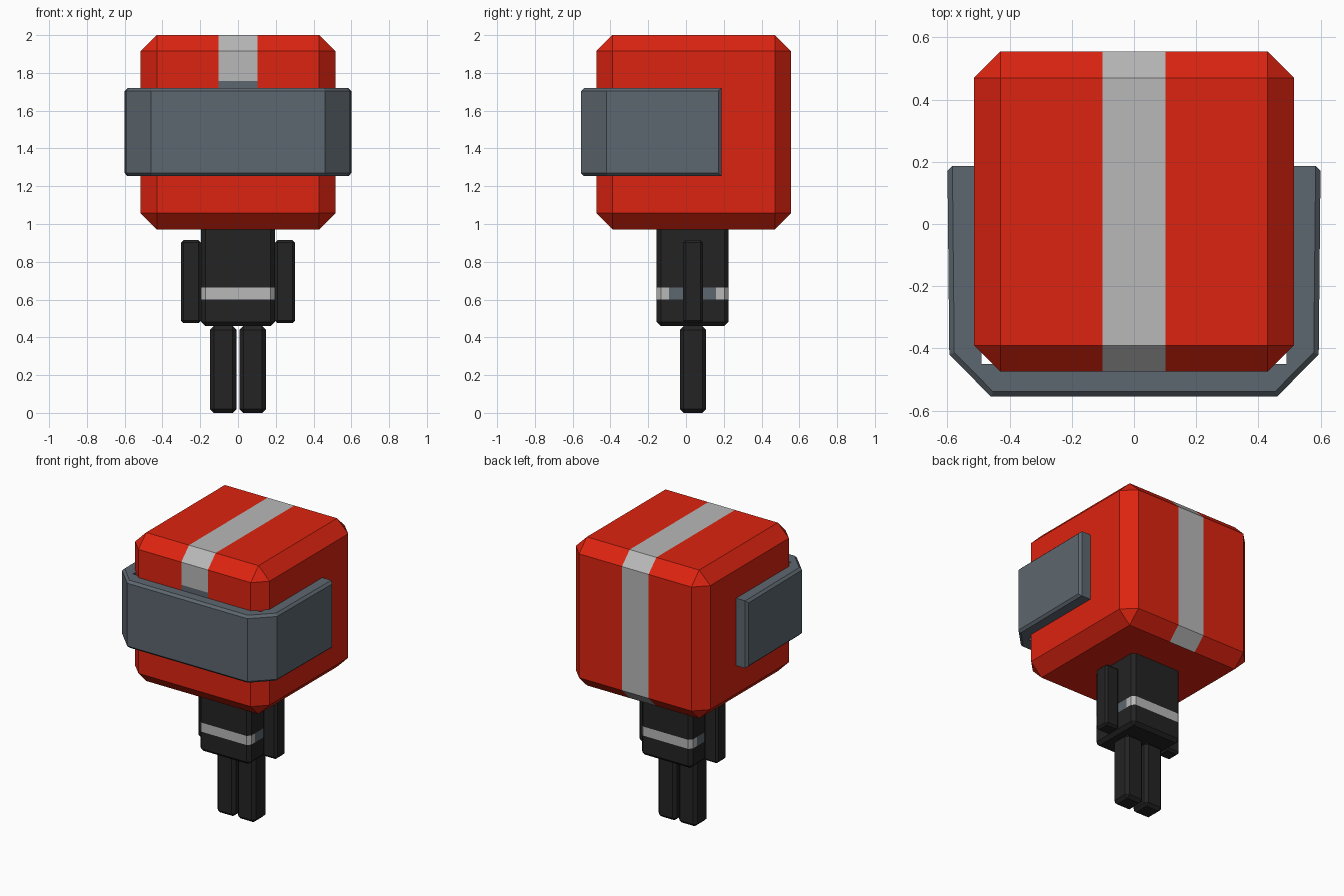
import bpy, bmesh
from mathutils import Vector

if "Cube" in bpy.data.objects:
    bpy.data.objects.remove(bpy.data.objects["Cube"])


def material(name, rgb):
    m = bpy.data.materials.new(name)
    m.diffuse_color = (*rgb, 1)
    m.use_nodes = True
    m.node_tree.nodes["Principled BSDF"].inputs["Base Color"].default_value = m.diffuse_color
    return m


RED = material("red", (0.72, 0.017, 0.005))
SLATE = material("slate grey", (0.11, 0.135, 0.16))
SILVER = material("light grey", (0.48, 0.48, 0.48))
BLACK = material("near black", (0.017, 0.017, 0.017))


def finish(bm, name, mats, rule=None):
    bmesh.ops.recalc_face_normals(bm, faces=bm.faces)
    bm.normal_update()
    if rule:
        for f in bm.faces:
            f.material_index = rule(f.calc_center_median(), f.normal)
    me = bpy.data.meshes.new(name)
    bm.to_mesh(me)
    bm.free()
    for m in mats:
        me.materials.append(m)
    ob = bpy.data.objects.new(name, me)
    bpy.context.collection.objects.link(ob)
    return ob


def chamfer(bm, edges, width):
    bmesh.ops.bevel(bm, geom=edges, offset=width, offset_type='OFFSET',
                    segments=1, profile=0.5, affect='EDGES')


def chamfer_box(lo, hi, width):
    lo, hi = Vector(lo), Vector(hi)
    bm = bmesh.new()
    bmesh.ops.create_cube(bm, size=1)
    for v in bm.verts:
        v.co = (lo + hi) / 2 + v.co * (hi - lo)
    chamfer(bm, bm.edges[:], width)
    return bm


def cut(bm, axis, *values):
    normal = Vector((0, 0, 0))
    normal[axis] = 1
    for v in values:
        bmesh.ops.bisect_plane(bm, geom=bm.verts[:] + bm.edges[:] + bm.faces[:],
                               plane_co=normal * v, plane_no=normal)


# Helmet with painted centre stripe
def helmet_paint(c, n):
    if abs(c.x) > 0.102 or n.z < -0.9:
        return 0
    if n.y < -0.5 and c.z < 1.76:
        return 2 if c.z > 1.35 else 0
    return 1


bm = chamfer_box((-0.515, -0.475, 0.972), (0.515, 0.555, 2.0), 0.085)
cut(bm, 0, -0.102, 0.102)
cut(bm, 2, 1.35, 1.758)
finish(bm, "helmet", [RED, SILVER, SLATE], helmet_paint)

# Visor band wrapping the front and sides
half = [(0.46, -0.555), (0.594, -0.42), (0.6, 0.187), (0.49, 0.187), (0.49, -0.45)]
outline = half + [(-x, y) for x, y in reversed(half)]
bm = bmesh.new()
face = bm.faces.new([bm.verts.new((x, y, 1.253)) for x, y in outline])
ext = bmesh.ops.extrude_face_region(bm, geom=[face])
bmesh.ops.translate(bm, vec=(0, 0, 0.467),
                    verts=[g for g in ext["geom"] if isinstance(g, bmesh.types.BMVert)])
bmesh.ops.recalc_face_normals(bm, faces=bm.faces)


def outer(v):
    return abs(v.co.x) > 0.55 or v.co.y < -0.5


rim = [e for e in bm.edges if all(outer(v) for v in e.verts)
       and (abs(e.verts[0].co.z - e.verts[1].co.z) < 0.01 or e.verts[0].co.y > 0.1)]
chamfer(bm, rim, 0.016)
finish(bm, "visor", [SLATE])


# Torso with painted belt, slate at the sides
def torso_paint(c, n):
    if not 0.6 < c.z < 0.663:
        return 0
    return 2 if abs(n.x) > 0.9 and -0.09 < c.y < 0.16 else 1


bm = chamfer_box((-0.195, -0.155, 0.46), (0.195, 0.225, 1.0), 0.022)
cut(bm, 2, 0.6, 0.663)
cut(bm, 1, -0.09, 0.16)
finish(bm, "torso", [BLACK, SILVER, SLATE], torso_paint)

# Arms and legs on both sides
for side, s in (("left", -1), ("right", 1)):
    for part, (x0, x1), (y0, y1), (z0, z1), w in (
            ("arm", (0.195, 0.302), (-0.015, 0.09), (0.475, 0.915), 0.014),
            ("leg", (0.008, 0.148), (-0.033, 0.107), (0.0, 0.46), 0.02)):
        xs = sorted((s * x0, s * x1))
        bm = chamfer_box((xs[0], y0, z0), (xs[1], y1, z1), w)
        finish(bm, f"{side}_{part}", [BLACK])
